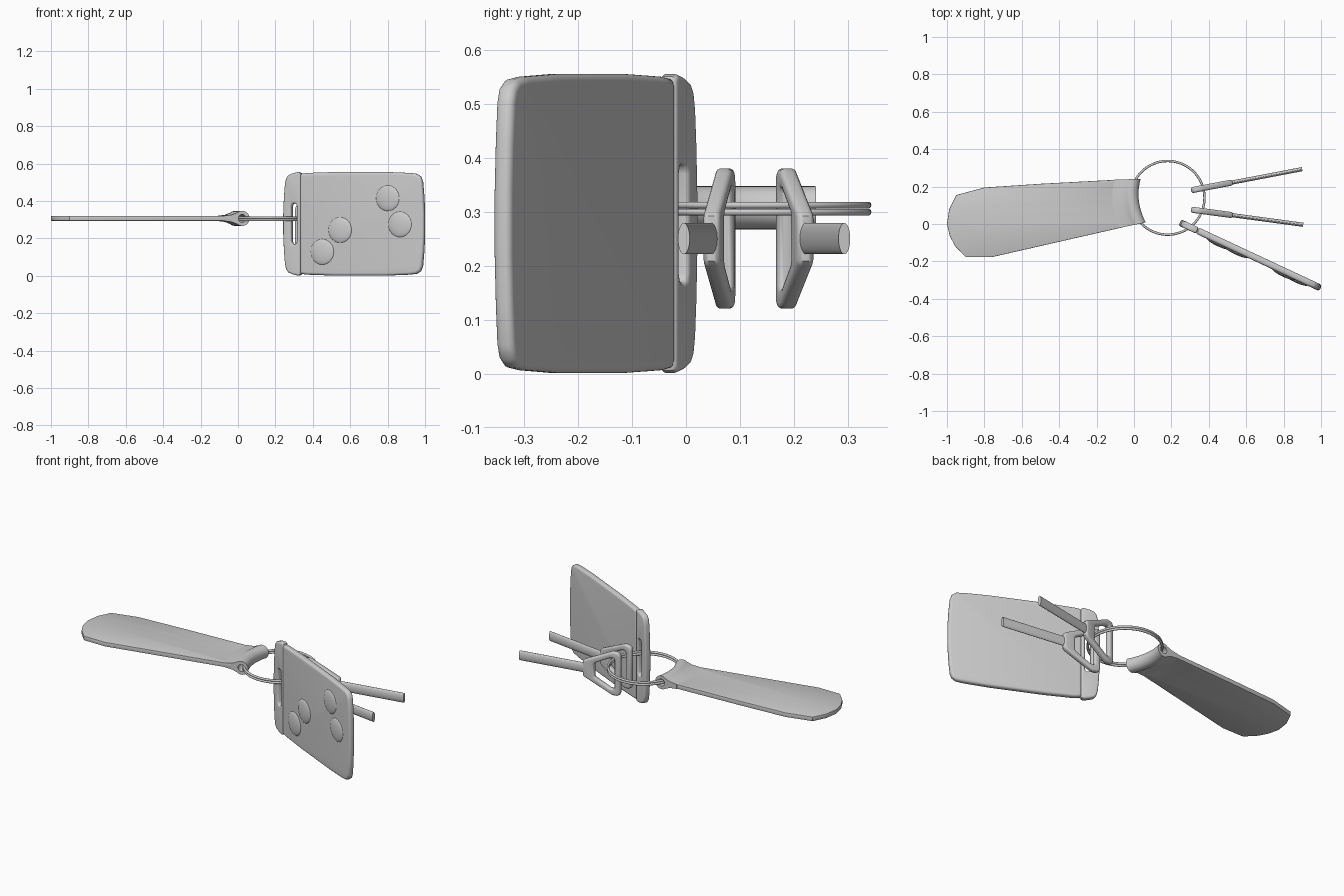
import bpy, bmesh
from math import pi, cos, sin, radians, atan2
from mathutils import Matrix, Vector

if "Cube" in bpy.data.objects:
    bpy.data.objects.remove(bpy.data.objects["Cube"])


def finish(ob, angle=40):
    bpy.ops.object.select_all(action='DESELECT')
    bpy.context.view_layer.objects.active = ob
    ob.select_set(True)
    if ob.type == 'CURVE':
        bpy.ops.object.convert(target='MESH')
        ob = bpy.context.object
        bm = bmesh.new()
        bm.from_mesh(ob.data)
        bmesh.ops.remove_doubles(bm, verts=bm.verts, dist=0.0002)
        bmesh.ops.recalc_face_normals(bm, faces=bm.faces)
        bm.to_mesh(ob.data)
        bm.free()
    bpy.ops.object.shade_smooth_by_angle(angle=radians(angle))
    return ob


def plate(name, outlines, thick, bevel, matrix, res=3):
    """Flat plate with rounded rims; outlines after the first are holes."""
    cu = bpy.data.curves.new(name, 'CURVE')
    cu.dimensions = '2D'
    cu.fill_mode = 'BOTH'
    cu.extrude = thick / 2 - bevel
    cu.bevel_depth = bevel
    cu.bevel_resolution = res
    cu.offset = -bevel
    for pts in outlines:
        sp = cu.splines.new('POLY')
        sp.points.add(len(pts) - 1)
        for p, (x, y) in zip(sp.points, pts):
            p.co = (x, y, 0, 1)
        sp.use_cyclic_u = True
    ob = bpy.data.objects.new(name, cu)
    bpy.context.collection.objects.link(ob)
    ob.matrix_world = matrix
    return finish(ob)


def mirror(half):
    return half + [(x, -y) for x, y in reversed(half) if y > 0]


def upright(x, y, z, deg):
    return (Matrix.Translation((x, y, z)) @ Matrix.Rotation(radians(deg), 4, 'Z')
            @ Matrix.Rotation(pi / 2, 4, 'X'))


# Split ring: two stacked coils
for i, z in enumerate((0.299, 0.312)):
    bpy.ops.mesh.primitive_torus_add(location=(0.18, 0.14, z), major_radius=0.197,
                                     minor_radius=0.0065, major_segments=64, minor_segments=10)
    bpy.context.object.name = f"ring_coil_{i + 1}"
    finish(bpy.context.object)


# Strap
def loop_x(y):
    return -0.016 + 1.6 * (y - 0.155) ** 2


ZS = 0.307
ends = [0.24 * i / 12 for i in range(13)]
tail = [(-0.5, 0.215), (-0.8, 0.195), (-0.95, 0.155), (-0.988, 0.08), (-1, 0),
        (-0.985, -0.065), (-0.955, -0.12), (-0.9, -0.177), (-0.76, -0.177)]
lean = lambda y: 0.21 - 0.18 * y / 0.24
edge = [(loop_x(y) - 0.06, y - 0.06 * lean(y)) for y in ends]
plate("strap", [edge + tail], 0.026, 0.003, Matrix.Translation((0, 0, ZS)), 1)

# Folded strap loop: hollow teardrop swept along the curved end
outer = [(0.04 * cos(radians(a)), 0.04 * sin(radians(a))) for a in range(-130, 131, 13)]
outer += [(-0.055, 0.019), (-0.1, 0.013), (-0.1, -0.013), (-0.055, -0.019)]
inner = [(0.021 * cos(atan2(q, p)), 0.021 * sin(atan2(q, p))) for p, q in outer]
bm = bmesh.new()
rows = []
for y in ends:
    rows.append([[bm.verts.new((loop_x(y) + p, y + p * lean(y), ZS + q)) for p, q in prof]
                 for prof in (outer, inner)])
n = len(outer)
for k in range(n):
    j = (k + 1) % n
    for a, b in zip(rows, rows[1:]):
        for s in (0, 1):
            bm.faces.new((a[s][k], a[s][j], b[s][j], b[s][k]))
    for r in (rows[0], rows[-1]):
        bm.faces.new((r[0][k], r[0][j], r[1][j], r[1][k]))
bmesh.ops.recalc_face_normals(bm, faces=bm.faces)
me = bpy.data.meshes.new("strap_loop")
bm.to_mesh(me)
bm.free()
ob = bpy.data.objects.new("strap_loop", me)
bpy.context.collection.objects.link(ob)
finish(ob)

# Remote: body, slotted end cap, four domed buttons
M = upright(0.246, 0.008, 0.278, -25)
body = mirror([(0.1, 0.258), (0.107, 0.268), (0.14, 0.272), (0.3, 0.277), (0.6, 0.277), (0.74, 0.272),
               (0.785, 0.267), (0.808, 0.252), (0.818, 0.225), (0.825, 0.15), (0.83, 0.06)])
plate("remote_body", [body], 0.036, 0.014, M, 4)
cap = mirror([(0.103, 0.262), (0.1, 0.272), (0.088, 0.277), (0.055, 0.27), (0.03, 0.26),
              (0.017, 0.243), (0.01, 0.21), (0.004, 0.14), (0, 0.05)][::-1])
slot = mirror([(0.048, 0.092), (0.052, 0.104), (0.06, 0.109), (0.07, 0.109), (0.078, 0.104), (0.082, 0.092)])
plate("remote_cap", [cap, slot], 0.036, 0.01, M)
for i, (u, v) in enumerate(((0.62, 0.137), (0.692, -0.003), (0.339, -0.033), (0.234, -0.15))):
    bpy.ops.mesh.primitive_uv_sphere_add(segments=32, ring_count=16)
    b = bpy.context.object
    b.name = f"remote_button_{i + 1}"
    b.matrix_world = M @ Matrix.Translation((u, v, 0.016)) @ Matrix.Diagonal((0.069, 0.069, 0.014, 1))
    finish(b)

# Two keys: holed trapezoid heads with oval shafts
head = mirror([(0, 0.105), (0.006, 0.122), (0.02, 0.13), (0.05, 0.13), (0.066, 0.122),
               (0.215, 0.052), (0.225, 0.042)])
hole = mirror([(0.035, 0.085), (0.042, 0.092), (0.062, 0.09), (0.15, 0.045), (0.157, 0.035)])
for i, (y, deg) in enumerate(((0.18, 10.8), (0.077, -7.7))):
    K = upright(0.305, y, 0.25, deg)
    plate(f"key_head_{i + 1}", [head, hole], 0.032, 0.011, K)
    bpy.ops.mesh.primitive_cylinder_add(vertices=32, radius=1, depth=1)
    s = bpy.context.object
    s.name = f"key_shaft_{i + 1}"
    s.matrix_world = (K @ Matrix.Translation((0.4, 0, 0)) @ Matrix.Rotation(pi / 2, 4, 'Y')
                      @ Matrix.Diagonal((0.011, 0.029, 0.41, 1)))
    finish(s)
